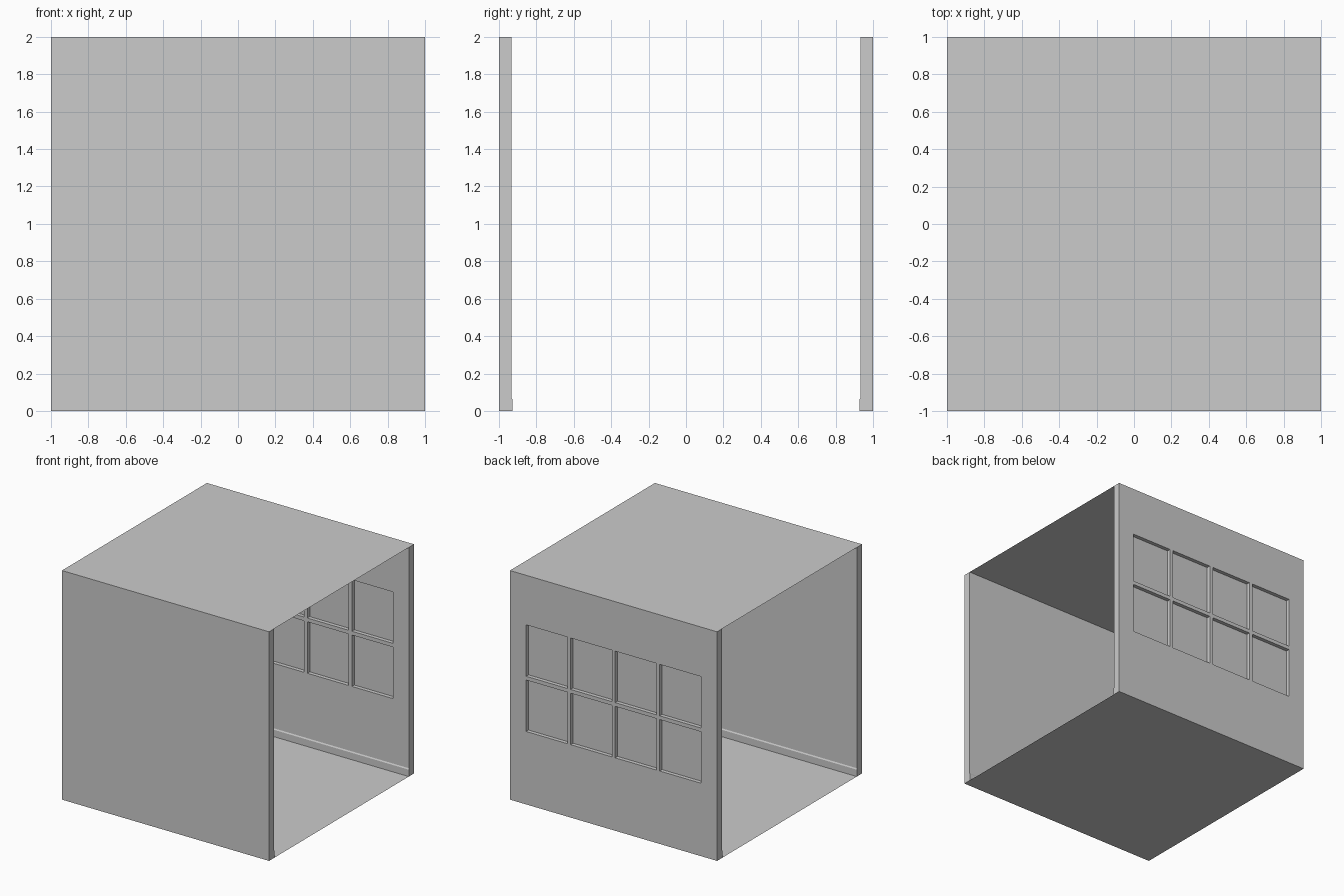
import bpy, bmesh

if "Cube" in bpy.data.objects:
    bpy.data.objects.remove(bpy.data.objects["Cube"])

WALL = 0.067              # wall thickness
PANE_W, PANE_H, BAR = 0.397, 0.449, 0.033
WIN_Z = 1.102             # window centre height


def new_object(name, bm):
    bmesh.ops.remove_doubles(bm, verts=bm.verts, dist=1e-5)
    mesh = bpy.data.meshes.new(name)
    bm.to_mesh(mesh)
    bm.free()
    obj = bpy.data.objects.new(name, mesh)
    bpy.context.collection.objects.link(obj)
    return obj


def quad(bm, pts):
    return bm.faces.new([bm.verts.new(p) for p in pts])


def cuts(count, size, centre):
    """Start and end of each pane along one axis."""
    first = centre - (count * size + (count - 1) * BAR) / 2
    return [first + i * (size + BAR) + s for i in range(count) for s in (0, size)]


def wall_quad(bm, x0, x1, z0, z1, y):
    # wound so the normal points to +y
    return quad(bm, [(x1, y, z0), (x0, y, z0), (x0, y, z1), (x1, y, z1)])


def solidify(obj):
    mod = obj.modifiers.new("thickness", 'SOLIDIFY')
    mod.thickness = WALL
    mod.offset = -1


# Floor and ceiling: thin sheets
for name, z, order in (("floor", 0, 1), ("ceiling", 2, 1)):
    bm = bmesh.new()
    quad(bm, [(-1, -1, z), (1, -1, z), (1, 1, z), (-1, 1, z)][::order])
    new_object(name, bm)

# Solid front wall
bm = bmesh.new()
quad(bm, [(-1, -1, 0), (1, -1, 0), (1, -1, 2), (-1, -1, 2)])
solidify(new_object("front_wall", bm))

# Back wall with eight openings, and the glass panes set at mid thickness
xs = [-1] + cuts(4, PANE_W, 0) + [1]
zs = [0] + cuts(2, PANE_H, WIN_Z) + [2]
wall, glass = bmesh.new(), bmesh.new()
for i in range(len(xs) - 1):
    for j in range(len(zs) - 1):
        is_pane = i % 2 == 1 and j % 2 == 1
        bm, y = (glass, 1 - WALL / 2) if is_pane else (wall, 1)
        wall_quad(bm, xs[i], xs[i + 1], zs[j], zs[j + 1], y)
solidify(new_object("back_wall", wall))
new_object("window_glass", glass)

# Skirting boards with a chamfered top, mirrored to both walls
inner = 1 - WALL
profile = [(inner, 0), (inner - 0.006, 0), (inner - 0.006, 0.06), (inner, 0.07)]
bm = bmesh.new()
face = quad(bm, [(-1, y, z) for y, z in profile])
ext = bmesh.ops.extrude_face_region(bm, geom=[face], use_keep_orig=True)
verts = [g for g in ext["geom"] if isinstance(g, bmesh.types.BMVert)]
bmesh.ops.translate(bm, verts=verts, vec=(2, 0, 0))
bmesh.ops.recalc_face_normals(bm, faces=bm.faces)
skirting = new_object("skirting_boards", bm)
mod = skirting.modifiers.new("both_sides", 'MIRROR')
mod.use_axis = (False, True, False)
